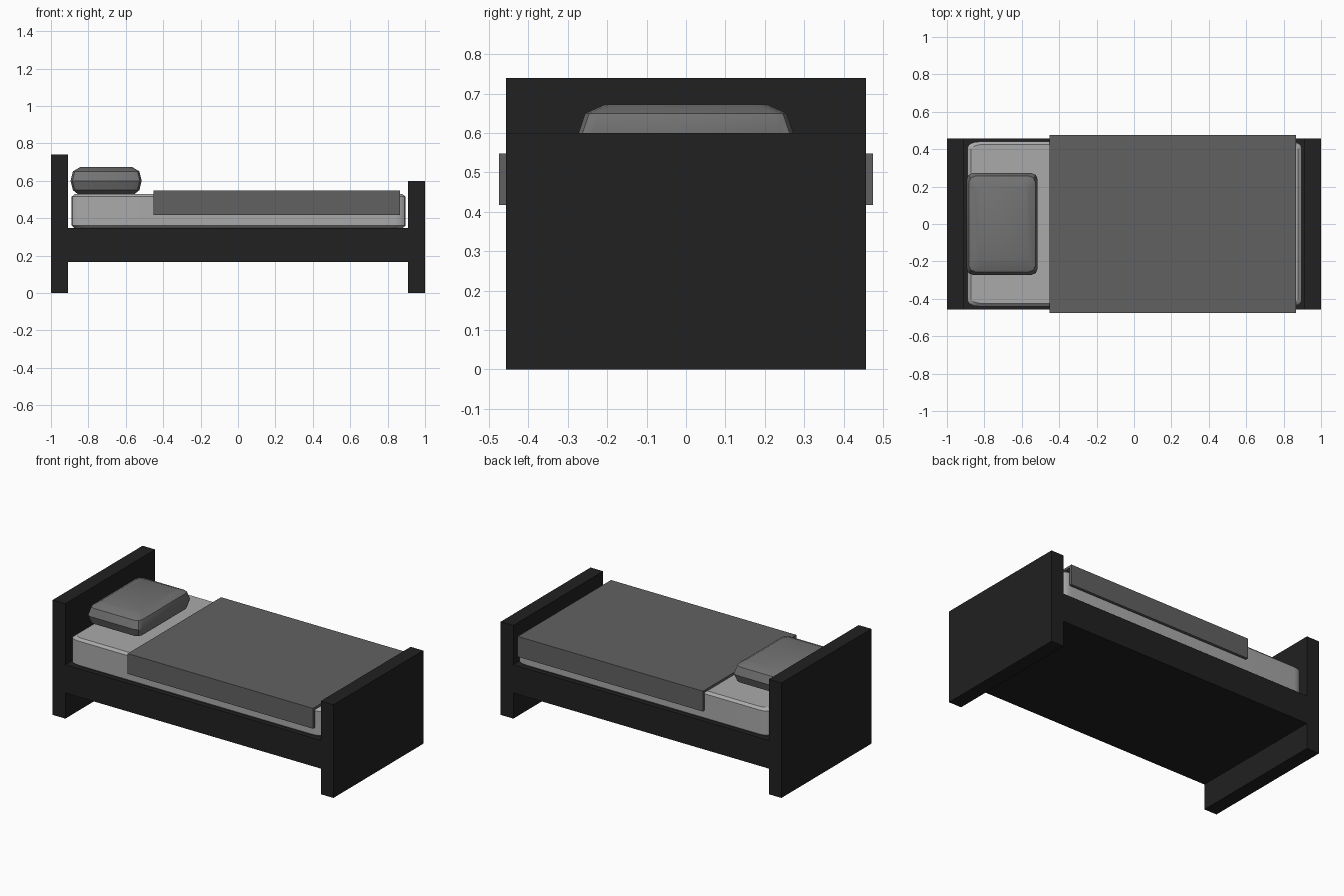
import bpy, bmesh, math

if "Cube" in bpy.data.objects:
    bpy.data.objects.remove(bpy.data.objects["Cube"])


def material(name, v):
    m = bpy.data.materials.new(name)
    m.diffuse_color = (v, v, v, 1)
    m.use_nodes = True
    m.node_tree.nodes["Principled BSDF"].inputs["Base Color"].default_value = m.diffuse_color
    return m


DARK = material("dark_wood", 0.015)
LIGHT = material("light_fabric", 0.4)
MID = material("mid_fabric", 0.17)
COVER = material("cover_fabric", 0.12)


def finish(name, bm, mat):
    bmesh.ops.recalc_face_normals(bm, faces=bm.faces[:])
    me = bpy.data.meshes.new(name)
    bm.to_mesh(me)
    bm.free()
    me.materials.append(mat)
    ob = bpy.data.objects.new(name, me)
    bpy.context.collection.objects.link(ob)
    return ob


def box(name, x, y, z, mat):
    bm = bmesh.new()
    bmesh.ops.create_cube(bm, size=1)
    for v in bm.verts:
        v.co = [lo + (c + 0.5) * (hi - lo) for c, (lo, hi) in zip(v.co, (x, y, z))]
    return finish(name, bm, mat)


def cushion(name, cx, levels, rx, ry, segs, mat):
    """Loft rounded rectangles; levels are (z, half x, half y)."""
    bm = bmesh.new()
    rings = []
    for z, hx, hy in levels:
        ring = []
        for q, (sx, sy) in enumerate(((1, 1), (-1, 1), (-1, -1), (1, -1))):
            for i in range(segs + 1):
                a = math.pi / 2 * (q + i / segs)
                ring.append(bm.verts.new((cx + sx * (hx - rx) + rx * math.cos(a),
                                          sy * (hy - ry) + ry * math.sin(a), z)))
        rings.append(ring)
    for a, b in zip(rings, rings[1:]):
        for i in range(len(a)):
            j = (i + 1) % len(a)
            bm.faces.new((a[i], a[j], b[j], b[i]))
    bm.faces.new(rings[0])
    bm.faces.new(rings[-1])
    return finish(name, bm, mat)


# Frame
W = (-0.457, 0.457)
box("headboard", (-1, -0.91), W, (0.0, 0.74), DARK)
box("footboard", (0.91, 1), W, (0.0, 0.6), DARK)
box("bed_base", (-0.91, 0.91), W, (0.165, 0.347), DARK)

# Mattress with softly rounded corners
cushion("mattress", 0.003,
        [(0.345, 0.875, 0.425), (0.36, 0.892, 0.44), (0.515, 0.892, 0.44), (0.53, 0.875, 0.425)],
        0.06, 0.03, 4, LIGHT)

# Pillow with chamfered edges
cushion("pillow", -0.705,
        [(0.528, 0.15, 0.21), (0.55, 0.178, 0.256), (0.6, 0.19, 0.273),
         (0.65, 0.178, 0.256), (0.673, 0.14, 0.205)],
        0.035, 0.035, 2, MID)

# Blanket: folded sheet profile extruded along the bed
bm = bmesh.new()
o, t, lo, hi = 0.475, 0.018, 0.417, 0.548
profile = [(-o, lo), (-o, hi), (o, hi), (o, lo),
           (o - t, lo), (o - t, hi - t + 0.003), (-o + t, hi - t + 0.003), (-o + t, lo)]
face = bm.faces.new([bm.verts.new((-0.453, y, z)) for y, z in profile])
ext = bmesh.ops.extrude_face_region(bm, geom=[face])
bmesh.ops.translate(bm, vec=(1.32, 0, 0),
                    verts=[g for g in ext["geom"] if isinstance(g, bmesh.types.BMVert)])
if not face.is_valid or len(bm.faces) < 10:
    bm.faces.new([v for v in bm.verts if v.co.x < 0][:8])
finish("blanket", bm, COVER)

# Soften only the gentle curves
for name in ("mattress", "pillow"):
    ob = bpy.data.objects[name]
    bpy.ops.object.select_all(action='DESELECT')
    ob.select_set(True)
    bpy.context.view_layer.objects.active = ob
    bpy.ops.object.shade_smooth_by_angle(angle=math.radians(30))
